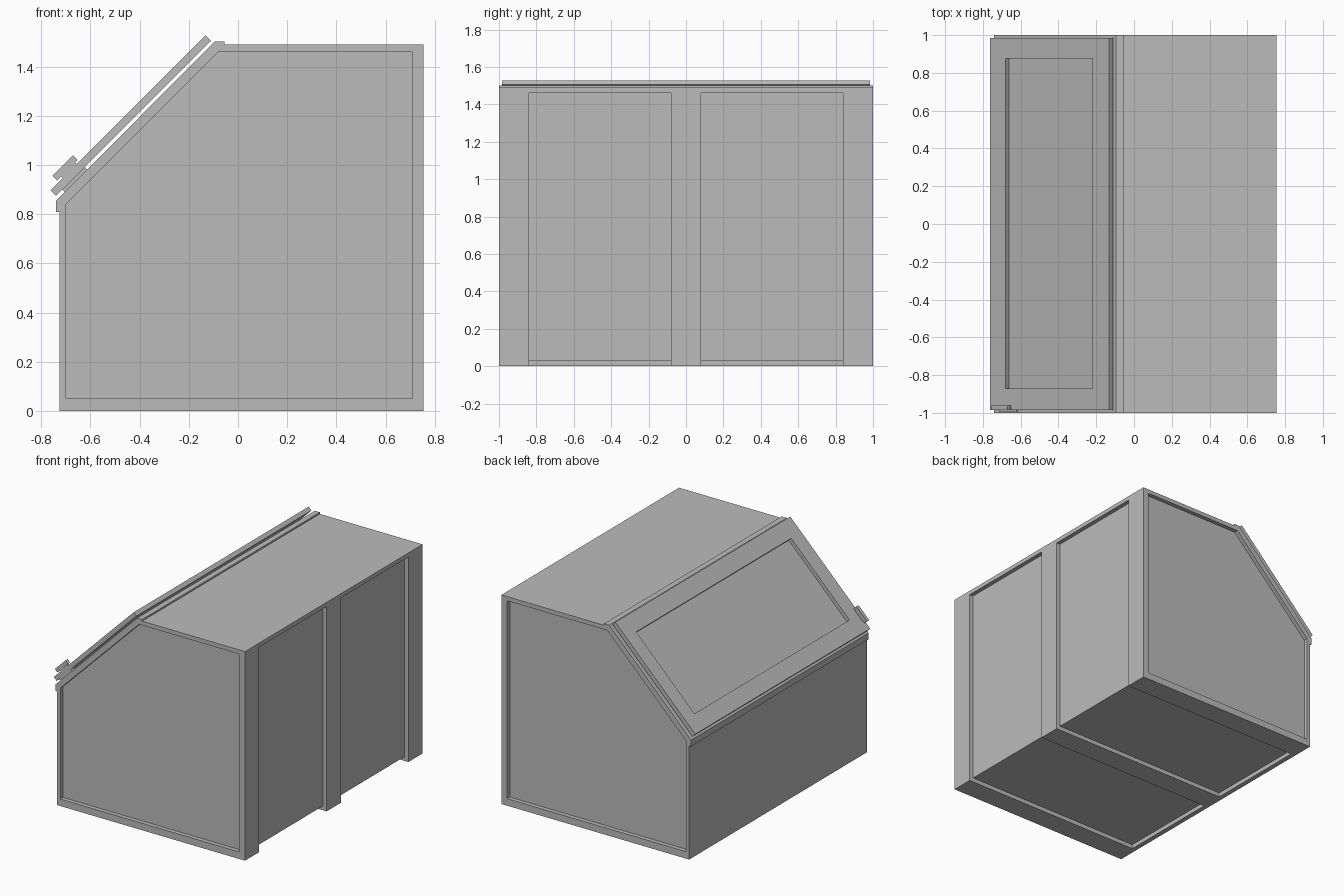
import bpy
import bmesh
from math import sqrt

cube = bpy.data.objects.get("Cube")
if cube:
    bpy.data.objects.remove(cube, do_unlink=True)

GREY = (0.5, 0.5, 0.5, 1)
metal = bpy.data.materials.new("plain grey")
metal.use_nodes = True
metal.diffuse_color = GREY
metal.node_tree.nodes["Principled BSDF"].inputs["Base Color"].default_value = GREY


def prism(name, profile, y0, y1):
    """Extrude an x-z profile along y."""
    bm = bmesh.new()
    face = bm.faces.new([bm.verts.new((x, y0, z)) for x, z in profile])
    ext = bmesh.ops.extrude_face_region(bm, geom=[face])
    moved = [g for g in ext["geom"] if isinstance(g, bmesh.types.BMVert)]
    bmesh.ops.translate(bm, vec=(0, y1 - y0, 0), verts=moved)
    bmesh.ops.recalc_face_normals(bm, faces=bm.faces)
    mesh = bpy.data.meshes.new(name)
    bm.to_mesh(mesh)
    bm.free()
    mesh.materials.append(metal)
    obj = bpy.data.objects.new(name, mesh)
    bpy.context.collection.objects.link(obj)
    return obj


def cut(target, cutter):
    """Subtract the cutter and discard it."""
    cutter.hide_render = True
    mod = target.modifiers.new("recess", "BOOLEAN")
    mod.operation = "DIFFERENCE"
    mod.solver = "EXACT"
    mod.object = cutter
    bpy.context.view_layer.objects.active = target
    bpy.ops.object.modifier_apply(modifier=mod.name)
    bpy.data.objects.remove(cutter, do_unlink=True)


def sloped(u0, u1, w0, w1):
    """Rectangle on the 45 degree slope: u runs up it, w stands off it."""
    s = sqrt(0.5)
    return [(-0.725 + s * (u - w), 0.84 + s * (u + w))
            for u, w in ((u0, w0), (u1, w0), (u1, w1), (u0, w1))]


# Cabinet body
body = prism("cabinet_body", [(-0.725, 0), (0.755, 0), (0.755, 1.49),
                              (-0.075, 1.49), (-0.725, 0.84)], -1, 1)

# Recessed end panels
end_panel = [(-0.7, 0.05), (0.71, 0.05), (0.71, 1.46), (-0.08, 1.46), (-0.7, 0.84)]
for side in (-1, 1):
    cut(body, prism("end_cutter", end_panel, side * 0.97, side * 1.1))

# Recessed bays running up the side and under the floor
bay = [(-0.69, -0.1), (1, -0.1), (1, 1.46), (0.725, 1.46), (0.725, 0.03), (-0.69, 0.03)]
for side in (-1, 1):
    cut(body, prism("bay_cutter", bay, side * 0.08, side * 0.84))

# Folded sheet over the slope
prism("slope_sheet", [(-0.725, 0.81), (-0.74, 0.81), (-0.74, 0.855), (-0.095, 1.502),
                      (-0.055, 1.502), (-0.055, 1.49), (-0.075, 1.49), (-0.725, 0.84)], -1, 1)

# Door with a sunken window
door = prism("door", sloped(0.014, 0.905, 0.036, 0.067), -0.985, 0.985)
cut(door, prism("window_cutter", sloped(0.131, 0.781, 0.04, 0.2), -0.87, 0.875))

# Door latch: mount, stem and grip
prism("latch_mount", sloped(0.05, 0.18, 0.018, 0.036), -0.992, -0.96)
prism("latch_stem", sloped(0.085, 0.165, 0.066, 0.078), -0.98, -0.965)
prism("latch_grip", sloped(0.062, 0.18, 0.076, 0.103), -0.985, -0.96)
